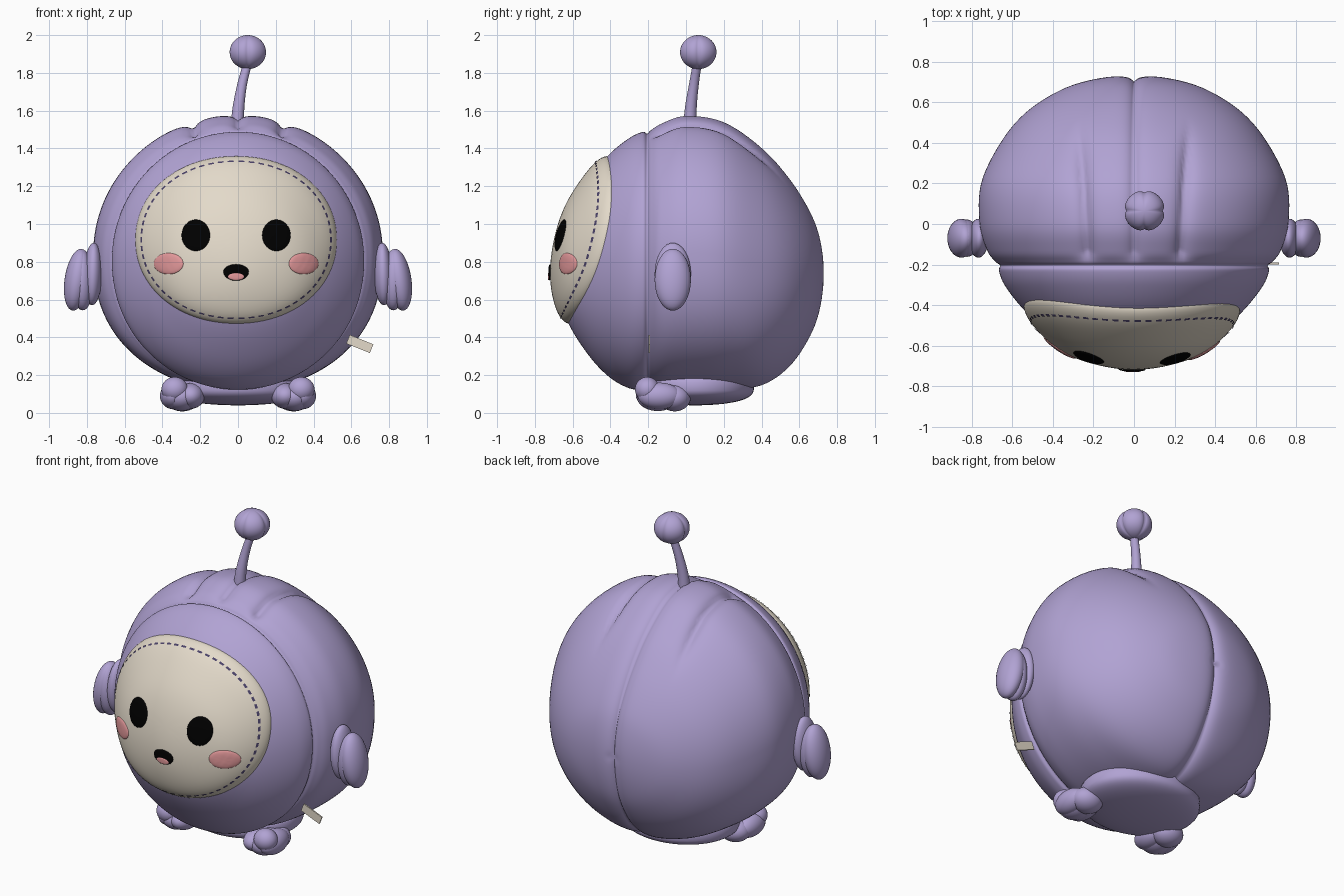
import bpy, bmesh, math
from mathutils import Vector, Matrix
from mathutils.bvhtree import BVHTree

if "Cube" in bpy.data.objects:
    bpy.data.objects.remove(bpy.data.objects["Cube"])


def material(name, r, g, b):
    m = bpy.data.materials.new(name)
    m.use_nodes = True
    m.diffuse_color = (r, g, b, 1)
    bsdf = m.node_tree.nodes["Principled BSDF"]
    bsdf.inputs["Base Color"].default_value = (r, g, b, 1)
    bsdf.inputs["Roughness"].default_value = 0.8
    return m


PURPLE = material("lavender", 0.44, 0.365, 0.655)
CREAM = material("cream", 0.77, 0.70, 0.59)
BLACK = material("black", 0, 0, 0)
PINK = material("pink", 0.78, 0.32, 0.33)
THREAD = material("dark_thread", 0.07, 0.055, 0.14)


def finish(name, bm, mat, smooth=True):
    me = bpy.data.meshes.new(name)
    for f in bm.faces:
        f.smooth = smooth
    bm.to_mesh(me)
    me.materials.append(mat)
    ob = bpy.data.objects.new(name, me)
    bpy.context.collection.objects.link(ob)


def loft(rings):
    """Skin closed rings of points; rings of zero size become poles."""
    bm = bmesh.new()
    vs = [[bm.verts.new(p) for p in ring] for ring in rings]
    for a, b in zip(vs, vs[1:]):
        for i in range(len(a)):
            j = (i + 1) % len(a)
            bm.faces.new((a[i], a[j], b[j], b[i]))
    bmesh.ops.remove_doubles(bm, verts=bm.verts[:], dist=1e-5)
    bmesh.ops.recalc_face_normals(bm, faces=bm.faces[:])
    bm.normal_update()
    return bm


def spline(keys, steps):
    """Catmull-Rom through 4-vectors (first and last are phantom keys)."""
    out = []
    for a, b, c, d in zip(keys, keys[1:], keys[2:], keys[3:]):
        for s in range(steps):
            t = s / steps
            out.append(0.5 * (2 * b + (c - a) * t + (2 * a - 5 * b + 4 * c - d) * t * t
                              + (3 * b - a - 3 * c + d) * t ** 3))
    return out + [keys[-2]]


def ramp(a, b, x):
    t = min(1, max(0, (x - a) / (b - a)))
    return t * t * (3 - 2 * t)


def power(v, e):
    return math.copysign(abs(v) ** e, v)


# Body: cross-sections along y as (y, half width, bottom, top)
keys = [Vector(k) for k in (
    (-.685, 0, .74, .74), (-.663, .17, .58, .92), (-.605, .33, .44, 1.09), (-.5, .465, .285, 1.255),
    (-.4, .565, .185, 1.375), (-.3, .64, .13, 1.455), (-.23, .667, .125, 1.487),
    (-.205, .66, .14, 1.478), (-.185, .685, .13, 1.5), (-.13, .725, .12, 1.538),
    (0, .762, .115, 1.578), (.2, .755, .118, 1.545), (.4, .66, .14, 1.41), (.55, .535, .24, 1.245),
    (.66, .365, .4, 1.07), (.715, .195, .555, .92), (.735, 0, .74, .74))]
mirror_key = lambda k: Vector((k[0], -k[1], k[3], k[2]))
keys = [mirror_key(keys[1])] + keys + [mirror_key(keys[-2])]
rings = []
for y, w, lo, hi in spline(keys, 6):
    ring = []
    fullness = .96 - .12 * ramp(-.21, -.1, y) * (1 - ramp(.3, .6, y))
    for i in range(240):
        a = math.tau * i / 240
        s = math.sin(a)
        s = s if s > 0 else power(s, fullness)
        ring.append((w * math.cos(a), y, (lo + hi) / 2 + (hi - lo) / 2 * s))
    rings.append(ring)
body = loft(rings)
# Pressed seams: one round the middle of the back shell, two short ones on top
for v in body.verts:
    x, y, z = v.co
    back = ramp(-.2, -.14, y)
    mid = 0.032 * math.exp(-abs(x) / .03) * back
    side = 0.045 * math.exp(-abs(abs(x) - .245 - .06 * y) / .03)
    side *= back * (1 - ramp(.25, .54, y)) * ramp(.8, 1, z)
    v.co -= v.normal * (mid + side)
body.normal_update()
body_surface = BVHTree.FromBMesh(body)
finish("body", body, PURPLE)


def project(surface, x, z, height):
    """Point lying on a surface as met from the front, raised along its normal."""
    hit, n, _, _ = surface.ray_cast(Vector((x, -2, z)), Vector((0, 1, 0)))
    return hit + (n if n.y < 0 else -n) * height


def patch(surface, cx, cz, rx, rz, base, thick, edge=4, e=1.0, n=20, segs=96, top=1.0):
    """Puffy oval plate that follows the surface."""
    rings = []
    for k in range(n + 1):
        t = math.sin(math.pi / 2 * k / n)
        h = base + thick * math.sqrt(max(0, 1 - t ** edge))
        ring = []
        for i in range(segs):
            a = math.tau * i / segs
            c, s = power(math.cos(a), e), power(math.sin(a), e)
            s *= top if s > 0 else 1
            ring.append(project(surface, cx + rx * t * c, cz + rz * t * s, h))
        rings.append(ring)
    bm = loft(rings)
    if sum(f.normal.y for f in bm.faces) > 0:
        bmesh.ops.reverse_faces(bm, faces=bm.faces[:])
    return bm


# Face plate
MID = -0.01
face = patch(body_surface, MID, .916, .538, .447, -.015, .05, edge=10, e=.96)
face_surface = BVHTree.FromBMesh(face)
finish("face_plate", face, CREAM)

# Eyes, cheeks and mouth
for side, label in ((1, "left"), (-1, "right")):
    bm = patch(face_surface, MID + side * .213, .94, .075, .083, .001, .009, n=10, segs=40)
    finish(label + "_eye", bm, BLACK)
    bm = patch(face_surface, MID + side * .357, .79, .078, .056, .001, .008, n=10, segs=40)
    finish(label + "_cheek", bm, PINK)
mouth = patch(face_surface, MID, .747, .067, .047, .001, .008, n=10, segs=40, top=.85)
finish("mouth", mouth, BLACK)
tongue = patch(face_surface, MID, .722, .042, .019, .008, .004, n=6, segs=32)
finish("tongue", tongue, PINK)

# Dashed stitching round the face plate
stitches = bmesh.new()
DASHES = 62
for i in range(DASHES):
    corners = []
    for da, r in ((-.29, .991), (.29, .991), (.29, 1.009), (-.29, 1.009)):
        a = math.tau * (i + da) / DASHES
        x = MID + .499 * r * power(math.cos(a), .96)
        z = .916 + .413 * r * power(math.sin(a), .96)
        corners.append(project(face_surface, x, z, .004))
    stitches.faces.new([stitches.verts.new(p) for p in corners])
finish("face_stitching", stitches, THREAD, False)


def lobes(name, parts, side):
    """Soft part made of overlapping ellipsoids (centre, radii, lean)."""
    bm = bmesh.new()
    for (x, y, z), radii, lean in parts:
        m = (Matrix.Translation((side * x, y, z)) @ Matrix.Rotation(side * lean, 4, 'Y')
             @ Matrix.Diagonal((*radii, 1)))
        bmesh.ops.create_uvsphere(bm, u_segments=32, v_segments=20, radius=1, matrix=m)
    finish(name, bm, PURPLE)


# Hands and feet
hand = (((.852, -.07, .705), (.066, .096, .165), -.15),
        ((.825, -.07, .705), (.062, .092, .162), .02),
        ((.768, -.07, .735), (.05, .096, .165), -.03))
foot = (((.25, -.15, .09), (.074, .115, .068), 0),
        ((.345, -.14, .09), (.068, .115, .07), 0),
        ((.295, -.06, .08), (.095, .085, .072), 0),
        ((.3, -.15, .085), (.09, .11, .075), 0),
        ((.335, -.205, .125), (.07, .065, .065), 0))
for side, label in ((1, "left"), (-1, "right")):
    lobes(label + "_hand", hand, side)
    lobes(label + "_foot", foot, side)

# Flat cushion underneath
base = bmesh.new()
bmesh.ops.create_uvsphere(base, u_segments=48, v_segments=32, radius=1)
for v in base.verts:
    v.co = (.36 * v.co.x, .05 + .31 * v.co.y, .14 + .1 * power(v.co.z, .65))
finish("base_cushion", base, PURPLE)

# Antenna stalk
rings = []
for x, y, z, r in spline([Vector(k) for k in (
        (-.01, .02, 1.4, .04), (-.005, .02, 1.5, .036), (.003, .026, 1.62, .031),
        (.022, .042, 1.74, .026), (.05, .06, 1.85, .024), (.07, .08, 1.95, .024))], 5):
    rings.append([(x + r * math.cos(a), y + r * math.sin(a), z)
                  for a in (math.tau * i / 20 for i in range(20))])
finish("antenna_stalk", loft(rings), PURPLE)

# Antenna ball with pressed segments
ball = bmesh.new()
bmesh.ops.create_uvsphere(ball, u_segments=64, v_segments=24, radius=1)
for v in ball.verts:
    x, y, z = v.co
    dent = (1 - abs(math.sin(2 * math.atan2(y, x)))) ** 3
    r = .101 * (1 - .12 * dent)
    v.co = (.052 + r * x, .065 + r * y, 1.91 + .09 * z)
finish("antenna_ball", ball, PURPLE)

# Side tag
tag = bmesh.new()
bmesh.ops.create_cube(tag, size=1, matrix=Matrix.Translation((.645, -.195, .365))
                      @ Matrix.Rotation(math.radians(22), 4, 'Y')
                      @ Matrix.Diagonal((.135, .008, .05, 1)))
finish("side_tag", tag, CREAM, False)
